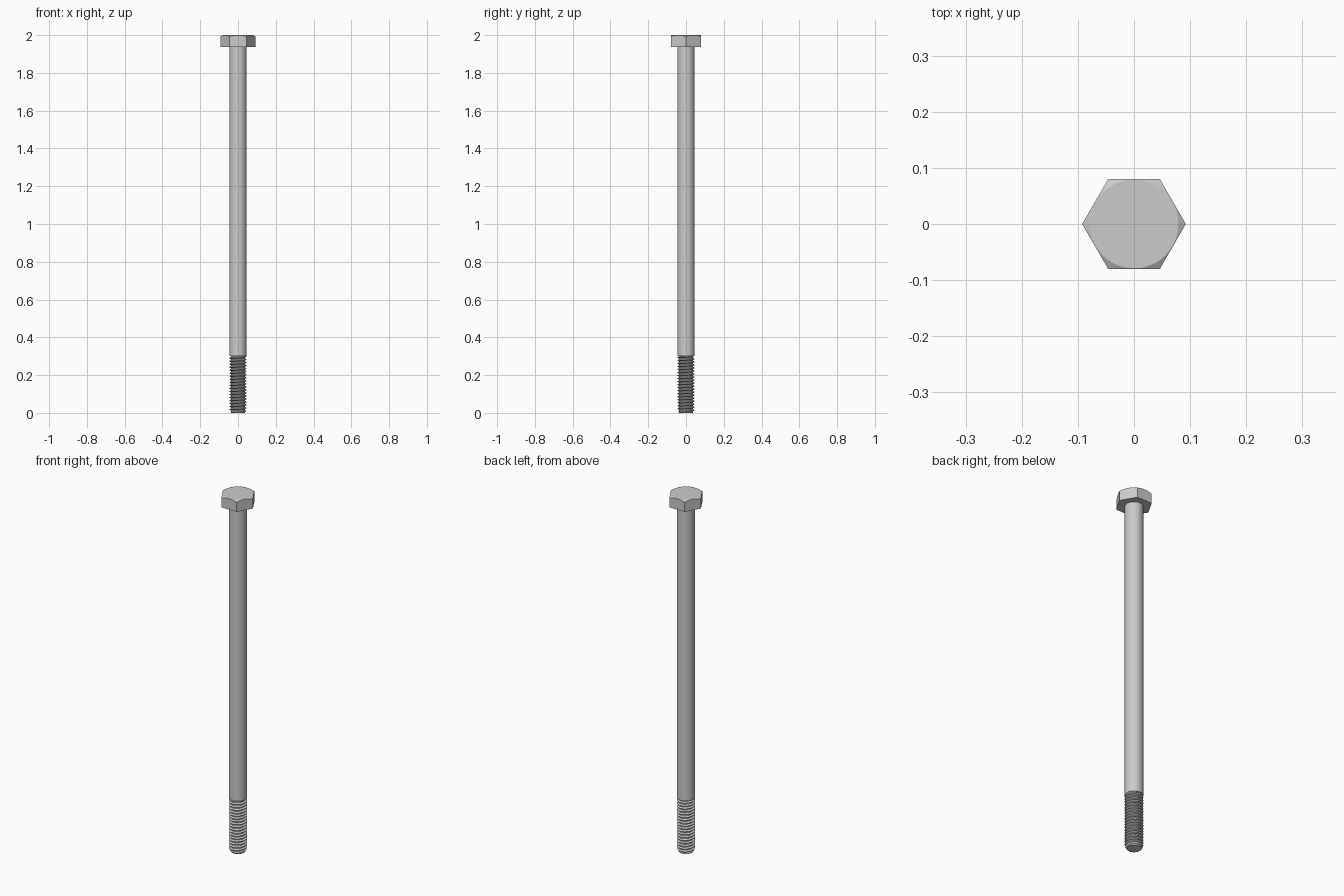
import bpy
import math

if "Cube" in bpy.data.objects:
    bpy.data.objects.remove(bpy.data.objects["Cube"])

SEG = 48
R_MAJOR, R_MINOR = 0.0457, 0.037
PITCH, THREAD_TOP = 0.016, 0.30
HEAD_Z, TOP_Z = 1.938, 2.0
APOTHEM, R_FLAT = 0.08, 0.079


def make_object(name, verts, faces, angle=30):
    mesh = bpy.data.meshes.new(name)
    mesh.from_pydata(verts, [], faces)
    obj = bpy.data.objects.new(name, mesh)
    bpy.context.collection.objects.link(obj)
    bpy.ops.object.select_all(action='DESELECT')
    obj.select_set(True)
    bpy.context.view_layer.objects.active = obj
    # merge collapsed points and make normals face outward
    bpy.ops.object.mode_set(mode='EDIT')
    bpy.ops.mesh.select_all(action='SELECT')
    bpy.ops.mesh.remove_doubles(threshold=0.00001)
    bpy.ops.mesh.normals_make_consistent(inside=False)
    bpy.ops.object.mode_set(mode='OBJECT')
    bpy.ops.object.shade_smooth_by_angle(angle=math.radians(angle))
    return obj


def polar(r, a, z):
    return (r * math.cos(a), r * math.sin(a), z)


def stack_rings(name, rings):
    """Skin a list of closed rings of equal length and cap both ends."""
    n = len(rings[0])
    verts = [v for ring in rings for v in ring]
    faces = [(k * n + i, k * n + (i + 1) % n, (k + 1) * n + (i + 1) % n, (k + 1) * n + i)
             for k in range(len(rings) - 1) for i in range(n)]
    faces.append(tuple(reversed(range(n))))
    faces.append(tuple(range((len(rings) - 1) * n, len(rings) * n)))
    return make_object(name, verts, faces)


angles = [2 * math.pi * i / SEG for i in range(SEG)]

# plain round shank
stack_rings("shank", [[polar(R_MAJOR, a, z) for a in angles] for z in (THREAD_TOP, HEAD_Z)])


# hexagonal head with a conical chamfer on its top corners
def hex_radius(a):
    return APOTHEM / math.cos(a % (math.pi / 3) - math.pi / 6)


stack_rings("hex_head", [
    [polar(hex_radius(a), a, HEAD_Z) for a in angles],
    [polar(hex_radius(a), a, TOP_Z - 0.6 * (hex_radius(a) - R_FLAT)) for a in angles],
    [polar(R_FLAT, a, TOP_Z) for a in angles],
])

# helical thread: root, root, crest, crest along each pitch
profile = [(0.0, R_MINOR), (0.25, R_MINOR), (0.56, R_MAJOR), (0.69, R_MAJOR)]
turns = math.ceil(THREAD_TOP / PITCH) + 2
rows = turns * len(profile)
verts, faces = [], []
for i in range(SEG + 1):
    a = 2 * math.pi * i / SEG
    for k in range(rows):
        f, r = profile[k % len(profile)]
        z = PITCH * (k // len(profile) - 1 + f + i / SEG)
        if z <= 0 or z >= THREAD_TOP:
            z, r = min(max(z, 0), THREAD_TOP), R_MINOR
        r = min(r, 0.038 + 0.5 * z)  # tapered lead-in at the tip
        verts.append(polar(r, a, z))
for i in range(SEG):
    for k in range(rows - 1):
        b = i * rows + k
        faces.append((b, b + rows, b + rows + 1, b + 1))
# flat end of the tip
faces.append(tuple(i * rows for i in reversed(range(SEG))))
make_object("thread", verts, faces)
